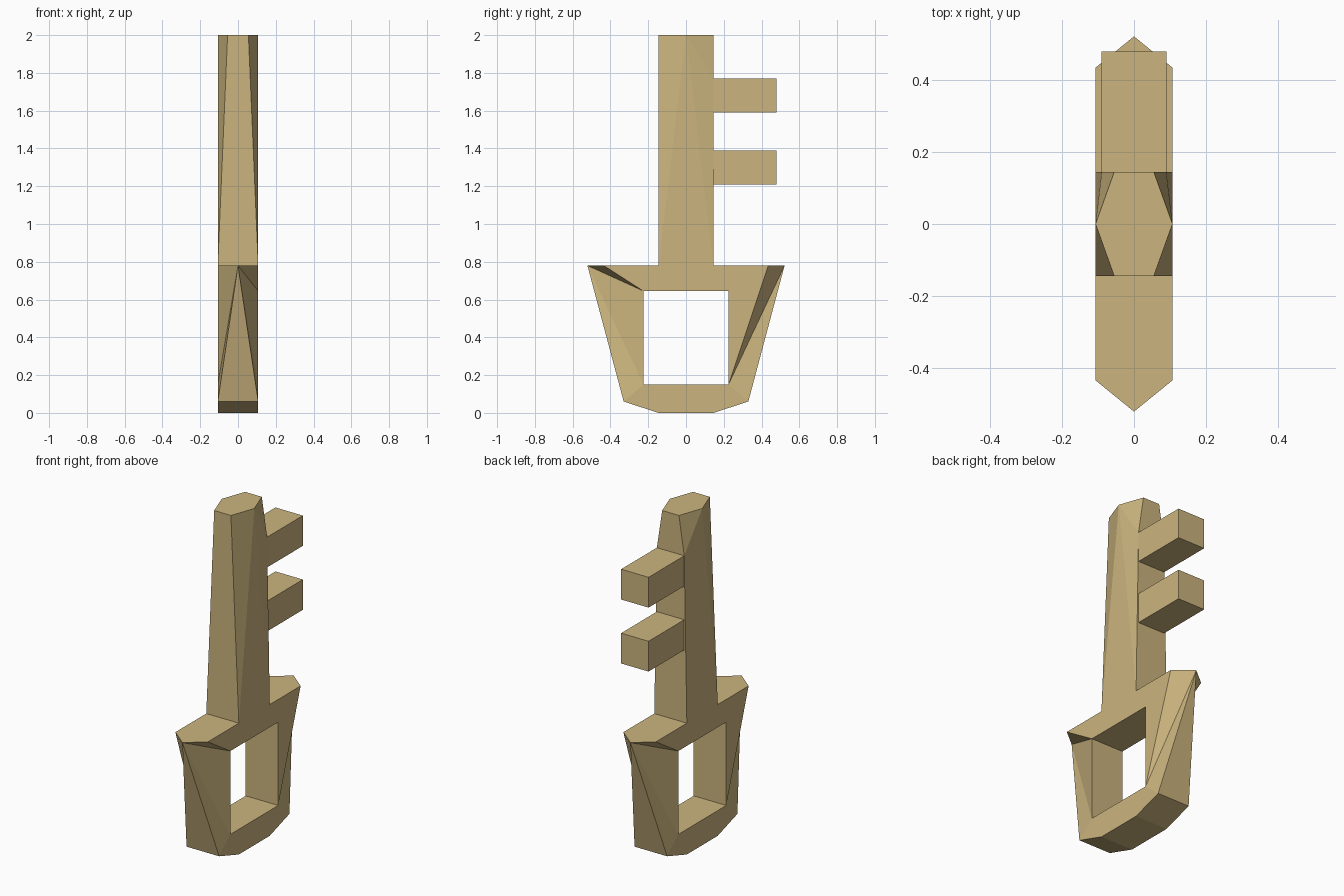
import bpy, bmesh
from mathutils import Vector

if "Cube" in bpy.data.objects:
    bpy.data.objects.remove(bpy.data.objects["Cube"])

# One brass colour
brass = bpy.data.materials.new("brass")
brass.diffuse_color = (0.60, 0.46, 0.21, 1)
brass.use_nodes = True
brass.node_tree.nodes["Principled BSDF"].inputs["Base Color"].default_value = brass.diffuse_color

HW = 0.107            # half thickness of the key
BOW_TOP = 0.78
SHAFT_Y = 0.145
TOOTH_X = 0.09


def finish(name, bm):
    bmesh.ops.remove_doubles(bm, verts=bm.verts, dist=1e-5)
    bmesh.ops.recalc_face_normals(bm, faces=bm.faces)
    mesh = bpy.data.meshes.new(name)
    bm.to_mesh(mesh)
    bm.free()
    mesh.materials.append(brass)
    obj = bpy.data.objects.new(name, mesh)
    bpy.context.collection.objects.link(obj)
    return obj


# Bow: the handle with a square hole and faceted ends
def corner(sx, sy):
    """Named corner points of one quarter of the bow."""
    pts = {"tip": (0, 0.522, BOW_TOP), "top": (HW, 0.435, BOW_TOP),
           "hole_up": (HW, 0.225, 0.645), "hole_low": (HW, 0.225, 0.15),
           "side": (HW, 0.33, 0.06), "foot": (HW, SHAFT_Y, 0)}
    return {k: (sx * x, sy * y, z) for k, (x, y, z) in pts.items()}


bm = bmesh.new()


def face(*pts):
    bm.faces.new([bm.verts.new(p) for p in pts])


Q = {(sx, sy): corner(sx, sy) for sx in (-1, 1) for sy in (-1, 1)}
for (sx, sy), q in Q.items():
    # chamfered facets between the flat side and the tip
    if sx * sy < 0:
        face(q["tip"], q["top"], q["hole_up"])
        face(q["tip"], q["hole_up"], q["hole_low"])
    else:
        face(q["top"], q["hole_up"], q["hole_low"])
        face(q["tip"], q["top"], q["hole_low"])
    face(q["tip"], q["hole_low"], q["side"])
for sx in (-1, 1):
    # flat sides above and below the hole
    a, b = Q[sx, -1], Q[sx, 1]
    face(a["top"], b["top"], b["hole_up"], a["hole_up"])
    face(a["hole_low"], b["hole_low"], b["side"], b["foot"], a["foot"], a["side"])
for sy in (-1, 1):
    # end facet, sloping underside and hole wall
    a, b = Q[-1, sy], Q[1, sy]
    face(a["tip"], a["side"], b["side"])
    face(a["side"], b["side"], b["foot"], a["foot"])
    face(a["hole_up"], b["hole_up"], b["hole_low"], a["hole_low"])
for key in ("foot", "hole_up", "hole_low"):
    face(Q[-1, -1][key], Q[1, -1][key], Q[1, 1][key], Q[-1, 1][key])
face(Q[1, 1]["tip"], Q[1, 1]["top"], Q[1, -1]["top"],
     Q[1, -1]["tip"], Q[-1, -1]["top"], Q[-1, 1]["top"])
finish("bow", bm)

# Shaft: rectangle at the bow blending into a hexagon at the end
bm = bmesh.new()
for sx in (-1, 1):
    bm.verts.new((sx * HW, 0, 2))
    bm.verts.new((sx * TOOTH_X, SHAFT_Y, 1.77))
    for sy in (-1, 1):
        bm.verts.new((sx * HW, sy * SHAFT_Y, BOW_TOP))
        bm.verts.new((sx * 0.055, sy * SHAFT_Y, 2))
hull = bmesh.ops.convex_hull(bm, input=bm.verts)
finish("shaft", bm)

# Teeth: two blocks on the back of the shaft
for name, z in (("upper_tooth", 1.68), ("lower_tooth", 1.30)):
    bm = bmesh.new()
    bmesh.ops.create_cube(bm, size=1)
    bmesh.ops.scale(bm, vec=Vector((2 * TOOTH_X, 0.34, 0.18)), verts=bm.verts)
    bmesh.ops.translate(bm, vec=Vector((0, 0.31, z)), verts=bm.verts)
    finish(name, bm)
